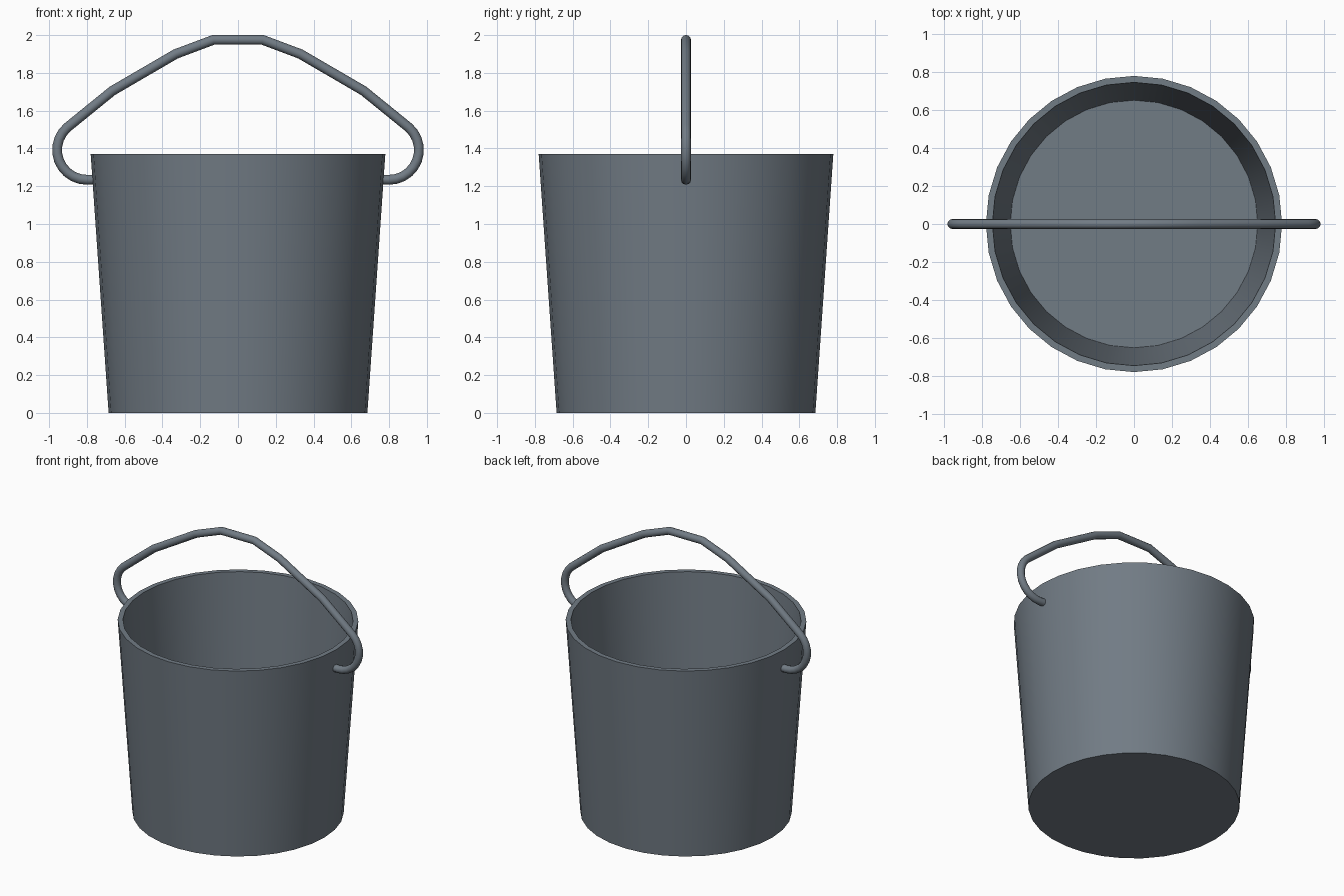
import bpy, bmesh, math

if "Cube" in bpy.data.objects:
    bpy.data.objects.remove(bpy.data.objects["Cube"])

SIDES = 32

# Dark slate metal
metal = bpy.data.materials.new("dark_metal")
metal.diffuse_color = (0.167, 0.2, 0.234, 1)
metal.use_nodes = True
metal.node_tree.nodes["Principled BSDF"].inputs["Base Color"].default_value = metal.diffuse_color


def finish(obj):
    obj.data.materials.append(metal)
    bpy.ops.object.select_all(action='DESELECT')
    obj.select_set(True)
    bpy.context.view_layer.objects.active = obj
    if obj.type == 'CURVE':
        bpy.ops.object.convert(target='MESH')
    bpy.ops.object.shade_smooth_by_angle(angle=math.radians(35))


def ring(bm, radius, z):
    return [bm.verts.new((radius * math.cos(2 * math.pi * i / SIDES),
                          radius * math.sin(2 * math.pi * i / SIDES), z))
            for i in range(SIDES)]


# Tapered bucket shell: outside wall, rim, inside wall, closed by two discs
bm = bmesh.new()
rings = [ring(bm, r, z) for r, z in
         [(0.685, 0), (0.78, 1.37), (0.746, 1.37), (0.652, 0.035)]]
for a, b in zip(rings, rings[1:]):
    for i in range(SIDES):
        j = (i + 1) % SIDES
        bm.faces.new((a[i], a[j], b[j], b[i]))
bm.faces.new(rings[0])
bm.faces.new(rings[-1])
bmesh.ops.recalc_face_normals(bm, faces=bm.faces)
mesh = bpy.data.meshes.new("bucket")
bm.to_mesh(mesh)
bm.free()
bucket = bpy.data.objects.new("bucket", mesh)
bpy.context.collection.objects.link(bucket)
finish(bucket)

# Wire handle: half path (hook arc, then faceted bow), mirrored in x
half = [(0.76, 1.235)]
for i in range(11):
    t = math.radians(-90 + 139 * i / 10)
    half.append((0.80 + 0.158 * math.cos(t), 1.392 + 0.158 * math.sin(t)))
half += [(0.665, 1.705), (0.33, 1.9), (0.13, 1.975)]
path = half + [(-x, z) for x, z in reversed(half)]

curve = bpy.data.curves.new("handle", 'CURVE')
curve.dimensions = '3D'
curve.bevel_depth = 0.026
curve.bevel_resolution = 4
curve.use_fill_caps = True
spline = curve.splines.new('POLY')
spline.points.add(len(path) - 1)
for p, (x, z) in zip(spline.points, path):
    p.co = (x, 0, z, 1)
handle = bpy.data.objects.new("handle", curve)
bpy.context.collection.objects.link(handle)
finish(handle)
